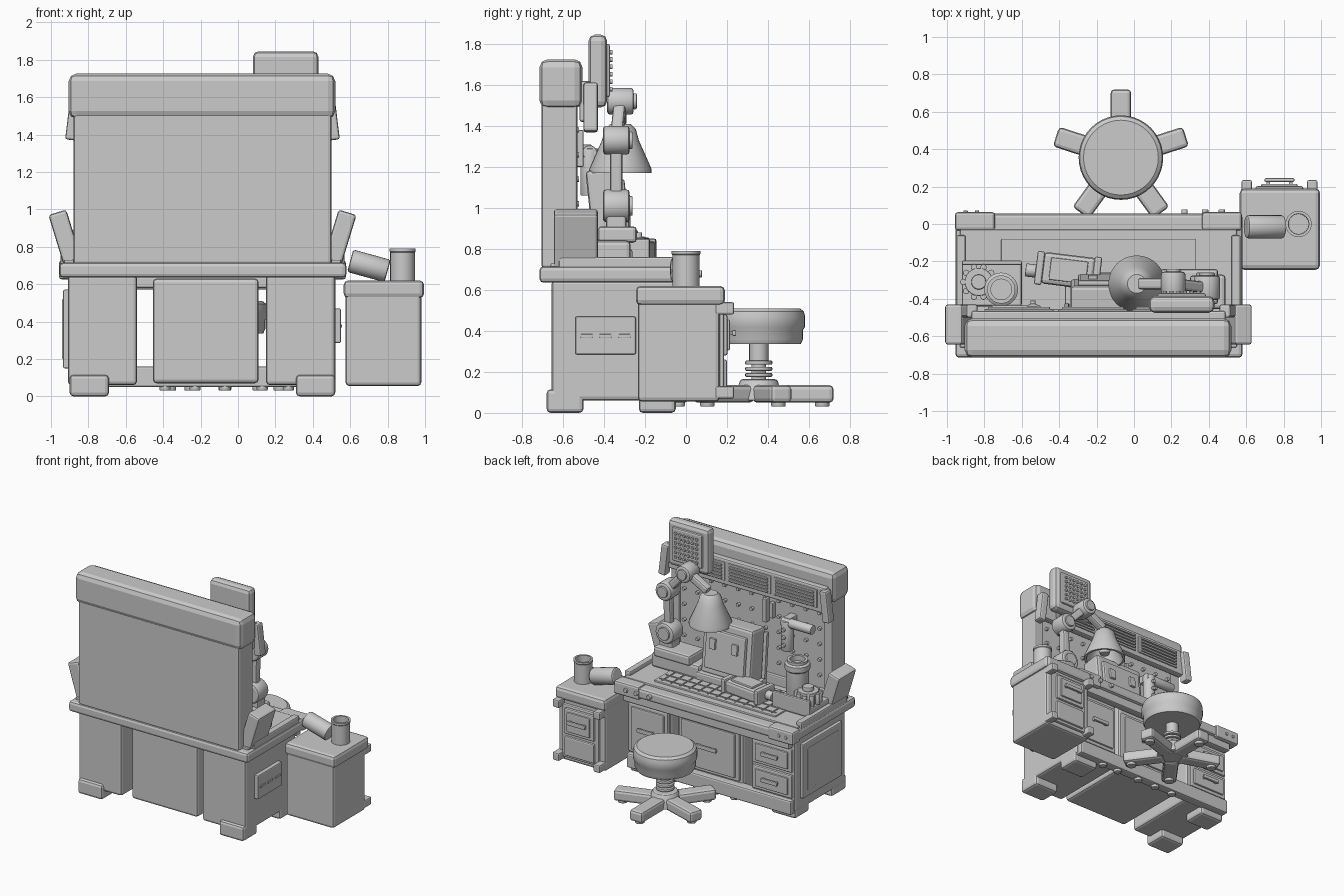
import bpy, bmesh
from math import pi, sin, cos, radians
from mathutils import Vector, Matrix


def finish(name, bm, bev, seg, smooth=False):
    me = bpy.data.meshes.new(name)
    bm.to_mesh(me)
    bm.free()
    ob = bpy.data.objects.new(name, me)
    bpy.context.collection.objects.link(ob)
    if smooth:
        for p in me.polygons:
            p.use_smooth = len(p.vertices) == 4
    if bev > 0:
        m = ob.modifiers.new("bevel", 'BEVEL')
        m.width, m.segments, m.limit_method = bev, seg, 'ANGLE'
        m.angle_limit = radians(35)
    return ob


def box(name, x, y, z, bev=0.012, rot=None, seg=2):
    """Box from (min, max) ranges, rotated about its centre by (axis, degrees)."""
    bm = bmesh.new()
    bmesh.ops.create_cube(bm, size=1)
    bmesh.ops.scale(bm, vec=(x[1] - x[0], y[1] - y[0], z[1] - z[0]), verts=bm.verts)
    ob = finish(name, bm, bev, seg)
    ob.location = ((x[0] + x[1]) / 2, (y[0] + y[1]) / 2, (z[0] + z[1]) / 2)
    if rot:
        ob.rotation_euler = Matrix.Rotation(radians(rot[1]), 3, rot[0]).to_euler()
    return ob


def bar(name, a, b, w, h, bev=0.012):
    """Rectangular bar between two points."""
    a, b = Vector(a), Vector(b)
    ob = box(name, (-w / 2, w / 2), (-h / 2, h / 2), (0, (b - a).length), bev)
    ob.location = (a + b) / 2
    ob.rotation_euler = (b - a).to_track_quat('Z', 'Y').to_euler()
    return ob


def cyl(name, a, b, r, r2=None, n=24, bev=0.006):
    a, b = Vector(a), Vector(b)
    bm = bmesh.new()
    bmesh.ops.create_cone(bm, cap_ends=True, segments=n, radius1=r,
                          radius2=r if r2 is None else r2, depth=(b - a).length)
    ob = finish(name, bm, bev, 2, True)
    ob.location = (a + b) / 2
    ob.rotation_euler = (b - a).to_track_quat('Z', 'Y').to_euler()
    return ob


def lathe(name, prof, loc, n=32):
    """Revolve an (r, z) profile about the vertical axis."""
    bm = bmesh.new()
    vs = [bm.verts.new((r, 0, z)) for r, z in prof]
    es = [bm.edges.new(p) for p in zip(vs, vs[1:])]
    bmesh.ops.spin(bm, geom=vs + es, cent=(0, 0, 0), axis=(0, 0, 1), steps=n, angle=2 * pi)
    bmesh.ops.remove_doubles(bm, verts=bm.verts, dist=1e-4)
    bmesh.ops.recalc_face_normals(bm, faces=bm.faces)
    ob = finish(name, bm, 0, 1)
    ob.location = loc
    bpy.context.view_layer.objects.active = ob
    ob.select_set(True)
    bpy.ops.object.shade_smooth_by_angle(angle=radians(35))
    ob.select_set(False)
    return ob


C = -0.19  # bench centre line

# Bench top, with raised borders, front corner caps and knobs
box("bench_top", (-.955, .58), (-.715, .055), (.635, .715), .02)
box("bench_surface", (-.93, .55), (-.66, -.03), (.70, .73), .006)
for s in (-1, 1):
    x = C + s * .735
    box("side_rail", (x - .025, x + .025), (-.62, -.06), (.70, .76), .01)
    x = C + s * .66
    box("corner_cap", (x - .107, x + .107), (-.035, .063), (.625, .727), .015)
box("front_apron", (-.90, .52), (-.03, .03), (.57, .65), .01)
for x in (.27, .38, .47):
    cyl("apron_knob", (x, .05, .678), (x, .078, .678), .017, n=12, bev=.004)
for x in (-.9, -.84):
    cyl("cap_rivet", (x, .05, .678), (x, .072, .678), .012, n=10, bev=.003)

# Pedestals, centre cabinet, feet and rails
box("left_pedestal", (-.91, -.54), (-.655, -.03), (.06, .65), .02)
box("right_pedestal", (.15, .52), (-.655, -.03), (.06, .65), .02)
box("centre_cabinet", (-.455, .11), (-.655, -.05), (.07, .63), .02)
box("front_bottom_rail", (-.90, .51), (-.07, .005), (.05, .16), .012)
box("rear_top_rail", (-.88, .50), (-.50, -.44), (.58, .64), .01)
for x in (C - .605, C + .605):
    for y in (-.59, -.14):
        box("bench_foot", (x - .105, x + .105), (y - .09, y + .09), (0, .115), .02)
for x in (-.39, -.23, -.07, .13, .27):
    cyl("rail_stud", (x, -.035, .03), (x, -.035, .06), .03, n=12, bev=.008)


def drawer(x, y, z, hw=.07):
    """Framed drawer front with raised panel and a pull."""
    cx, cz = sum(x) / 2, sum(z) / 2
    box("drawer_frame", x, (y - .02, y + .012), z, .01)
    box("drawer_panel", (x[0] + .03, x[1] - .03), (y, y + .025), (z[0] + .025, z[1] - .025), .008)
    box("drawer_pull", (cx - hw, cx + hw), (y + .035, y + .055), (cz - .005, cz + .025), .007)
    for s in (-1, 1):
        box("pull_mount", (cx + s * hw * .75 - .01, cx + s * hw * .75 + .01),
            (y + .015, y + .045), (cz, cz + .02), .003)


drawer((-.895, -.555), -.025, (.37, .55))
drawer((-.895, -.555), -.025, (.17, .35))
drawer((.165, .505), -.025, (.17, .55))
drawer((-.43, .09), -.045, (.17, .56), .09)

# Side panels on the pedestals
box("left_side_panel", (-.935, -.90), (-.58, -.10), (.15, .57), .008)
box("left_side_inset", (-.942, -.92), (-.53, -.15), (.20, .52), .008)
box("right_side_plate", (.51, .55), (-.54, -.245), (.285, .47), .008)
for y in (-.485, -.393, -.30):
    box("plate_slot", (.54, .556), (y - .03, y + .03), (.368, .384), .003)

# Back panel with frame, pegboard and header
box("back_panel", (-.88, .50), (-.705, -.565), (.70, 1.52), .02)
for x in (-.845, .465):
    box("panel_post", (x - .035, x + .035), (-.69, -.53), (.71, 1.52), .012)
box("panel_sill", (-.85, .47), (-.60, -.52), (.71, .80), .01)
box("pegboard", (-.82, .44), (-.60, -.545), (.78, 1.48), .005)
box("header", (-.905, .52), (-.715, -.505), (1.485, 1.725), .04)
for i in range(11):
    for j in range(5):
        x, z = -.77 + i * .116, .90 + j * .12
        cyl("peg", (x, -.55, z), (x, -.522, z), .013, n=8, bev=0)

# Vent band across the upper panel
box("vent_band", (-.87, .49), (-.52, -.465), (1.42, 1.62), .012)
for x0 in (-.80, -.405, -.01):
    box("vent_frame", (x0, x0 + .37), (-.47, -.455), (1.455, 1.595), .006)
    for k in range(5):
        z = 1.475 + k * .025
        box("vent_slat", (x0 + .02, x0 + .35), (-.462, -.443), (z - .007, z + .007), .002)

# Upper brackets and lower wings at both sides
for s in (-1, 1):
    x = C + s * .69
    box("upper_bracket", (x - .03, x + .03), (-.50, -.43), (1.37, 1.61), .012, ('Y', s * -7))
    x = C + s * .735
    box("lower_wing", (x - .05, x + .05), (-.645, -.43), (.71, .99), .015, ('Y', s * 17))

# Perforated speaker above the header
box("speaker_body", (.08, .43), (-.475, -.385), (1.49, 1.845), .03)
box("speaker_grille", (.125, .385), (-.40, -.37), (1.54, 1.80), .012)
for i in range(6):
    for j in range(6):
        x, z = .165 + i * .036, 1.58 + j * .036
        cyl("grille_dot", (x, -.375, z), (x, -.358, z), .011, n=8, bev=0)

# Work mat with grid ribs
box("work_mat", (-.71, .33), (-.46, -.08), (.72, .742), .005)
for i in range(13):
    x = -.66 + i * .078
    box("mat_rib", (x - .004, x + .004), (-.44, -.10), (.735, .748), 0)
for j in range(5):
    y = -.42 + j * .075
    box("mat_rib", (-.69, .31), (y - .004, y + .004), (.735, .748), 0)

# Desk lamp
box("lamp_base", (.08, .49), (-.455, -.27), (.73, .84), .02)
box("lamp_base_step", (.14, .45), (-.43, -.24), (.83, .91), .018)
J = [(.38, -.34, 1.01), (.39, -.34, 1.33), (.21, -.32, 1.52), (.03, -.32, 1.42)]
box("lamp_yoke", (.32, .44), (-.39, -.29), (.89, 1.0), .015)
for p, r in zip(J[:3], (.08, .07, .065)):
    p = Vector(p)
    cyl("lamp_joint", p - Vector((0, .065, 0)), p + Vector((0, .065, 0)), r, bev=.015)
    cyl("joint_cap", p + Vector((0, .06, 0)), p + Vector((0, .08, 0)), r * .6, bev=.006)
for a, b in zip(J, J[1:]):
    bar("lamp_arm", a, b, .06, .06, .015)
lathe("lamp_shade", [(0, 1.41), (.05, 1.41), (.075, 1.385), (.09, 1.33), (.152, 1.19), (.152, 1.17),
                     (.135, 1.17), (.075, 1.32), (0, 1.34)], (.015, -.32, 0))
lathe("lamp_bulb", [(0, 1.34), (.03, 1.33), (.05, 1.26), (.035, 1.21), (0, 1.20)], (.015, -.32, 0), 16)

# Test instrument standing at the back of the mat
box("instrument_foot", (-.37, .10), (-.47, -.26), (.73, .80), .015)
box("instrument_body", (-.34, .08), (-.47, -.31), (.78, 1.19), .02, ('X', 6))
box("instrument_screen", (-.30, .04), (-.33, -.285), (.84, 1.14), .012, ('X', 6))
for x in (-.22, -.03):
    box("screen_switch", (x - .025, x + .025), (-.30, -.272), (1.0, 1.08), .006, ('X', 6))
bar("instrument_stay", (-.36, -.44, .8), (-.36, -.47, 1.15), .03, .03, .006)

# Hand tool lying on the mat
box("tool_body", (-.49, -.21), (-.335, -.165), (.745, .84), .02, ('Z', -7))
box("tool_plate", (-.45, -.25), (-.31, -.19), (.82, .855), .006, ('Z', -7))
for x, y in ((-.505, -.235), (-.20, -.265)):
    box("tool_collar", (x - .02, x + .02), (y - .09, y + .09), (.74, .85), .01, ('Z', -7))
cyl("tool_nose", (-.50, -.255, .79), (-.58, -.245, .79), .035, n=16)

# Tray with jar and a knobbed dial
box("parts_tray", (-.92, -.60), (-.44, -.20), (.73, .80), .012)
box("tray_lip", (-.92, -.60), (-.22, -.195), (.74, .86), .008)
cyl("dial", (-.83, -.31, .79), (-.83, -.31, .89), .075)
cyl("dial_hub", (-.83, -.31, .88), (-.83, -.31, .92), .04)
for k in range(10):
    a = k * pi / 5
    x, y = -.83 + .082 * cos(a), -.31 + .082 * sin(a)
    cyl("dial_tooth", (x, y, .80), (x, y, .88), .018, n=8, bev=.003)
lathe("jar", [(0, .79), (.075, .79), (.08, .81), (.08, 1.0), (.09, 1.01), (.09, 1.05), (.075, 1.06),
              (.075, 1.08), (.055, 1.08), (.055, 1.04), (0, 1.04)], (-.71, -.35, 0))

# Tools hung on the pegboard
box("hung_strip", (-.335, -.30), (-.55, -.50), (1.20, 1.38), .006)
box("hung_strip_short", (-.385, -.355), (-.55, -.51), (1.24, 1.36), .006)
cyl("hung_handle", (-.54, -.47, 1.06), (-.54, -.47, 1.29), .045)
for z in (1.11, 1.17, 1.23):
    cyl("handle_button", (-.54, -.43, z), (-.54, -.41, z), .015, n=10, bev=.003)
cyl("hung_head", (-.50, -.47, 1.27), (-.76, -.47, 1.27), .035)
box("hung_hook", (-.57, -.51), (-.56, -.46), (1.25, 1.31), .008)

# Side cabinet with drawer, corner caps, cup and lying can
box("side_cabinet", (.575, .98), (-.235, .165), (.055, .56), .02)
box("side_cabinet_top", (.565, .995), (-.245, .19), (.525, .62), .025)
box("side_door", (.62, .935), (.15, .185), (.09, .50), .01)
drawer((.65, .905), .19, (.28, .48), .08)
box("side_lower_panel", (.65, .905), (.17, .20), (.11, .26), .01)
for x in (.603, .953):
    for z in (.10, .51):
        box("corner_guard", (x - .028, x + .028), (.14, .235), (z - .03, z + .03), .01)
lathe("cup", [(0, .62), (.066, .62), (.066, .77), (.07, .775), (.07, .79), (.055, .79), (.053, .65),
              (0, .65)], (.88, 0, 0))
cyl("lying_can", (.60, -.015, .725), (.80, -.015, .67), .062, bev=.012)

# Swivel stool
S = Vector((-.07, .355, 0))
lathe("stool_seat", [(0, .51), (.20, .51), (.22, .495), (.226, .47), (.226, .42), (.216, .405), (.216, .36),
                     (.205, .337), (0, .337)], S, 40)
lathe("stool_post", [(0, .34), (.047, .34), (.047, .25), (.036, .25), (.036, .15), (0, .15)], S, 20)
for z in (.185, .215, .245):
    cyl("post_ring", S + Vector((0, 0, z - .01)), S + Vector((0, 0, z + .01)), .066, bev=.006)
cyl("stool_hub", S + Vector((0, 0, .06)), S + Vector((0, 0, .165)), .12, .09, bev=.012)
for k in range(5):
    a = pi / 2 + k * 2 * pi / 5
    d = Vector((cos(a), sin(a), 0))
    leg = box("stool_leg", (.06, .365), (-.055, .055), (.05, .135), .02)
    leg.location = S + d * .2125 + Vector((0, 0, .0925))
    leg.rotation_euler = (0, 0, a)
    cyl("stool_glide", S + d * .31 + Vector((0, 0, .03)), S + d * .31 + Vector((0, 0, .07)), .035, n=14)
